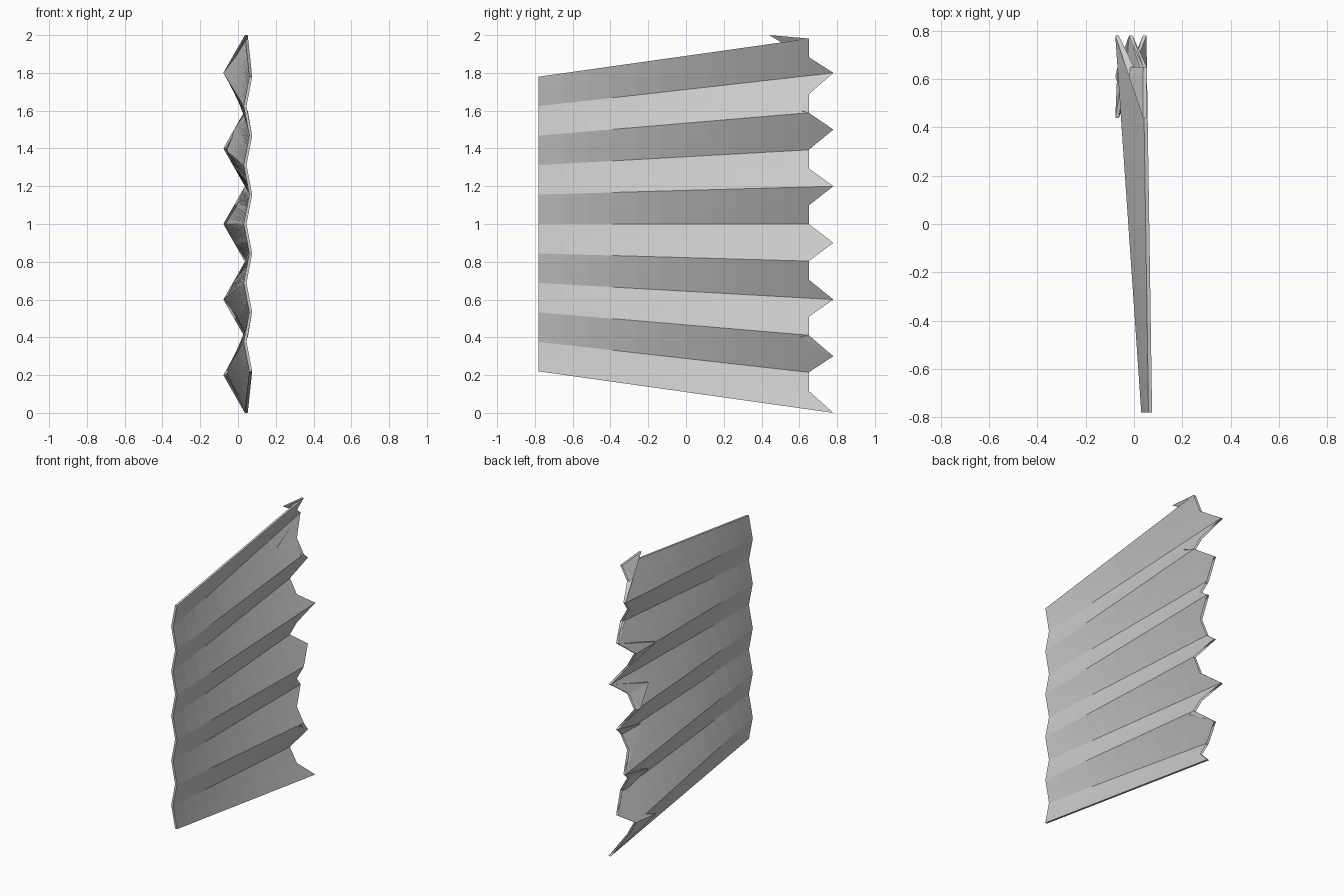
import bpy, bmesh
from mathutils import Vector

if "Cube" in bpy.data.objects:
    bpy.data.objects.remove(bpy.data.objects["Cube"])

ROWS, COLS = 12, 20          # along the length, across the pleats
HALF, THICK = 0.78, 0.015
RIM_Y = (0.78, 0.61, 0.44)   # repeating torn-edge offsets


def lerp(a, b, t):
    return a + (b - a) * t


def point(r, k):
    """Pleated sheet widening toward the back, with a ragged last row."""
    t = r / ROWS
    valley = (0, 0.5, 1, 0.5)[k % 4]
    x = lerp(lerp(0.0675, 0.0375, valley), lerp(0.044, -0.07, valley), t)
    y = RIM_Y[k % 3] if r == ROWS else lerp(-HALF, HALF, t)
    z = 1 + lerp(0.78, 1.0, t) * (2 * k / COLS - 1)
    return Vector((x - THICK / 2, y, z))


bm = bmesh.new()
grid = [[bm.verts.new(point(r, k)) for k in range(COLS + 1)] for r in range(ROWS + 1)]

# Pleated body and its ragged spikes and folded flaps
for r in range(ROWS):
    for k in range(COLS):
        a, b = grid[r][k], grid[r][k + 1]
        d, c = grid[r + 1][k], grid[r + 1][k + 1]
        if r < ROWS - 1:
            bm.faces.new((a, b, c, d))
        elif c.co.y > d.co.y:
            bm.faces.new((a, b, c))
            bm.faces.new((a, c, d))
        else:
            bm.faces.new((a, b, d))
            bm.faces.new((b, c, d))

# Sheet thickness
ext = bmesh.ops.extrude_face_region(bm, geom=bm.faces[:], use_keep_orig=True)
bmesh.ops.translate(bm, vec=(THICK, 0, 0),
                    verts=[g for g in ext["geom"] if isinstance(g, bmesh.types.BMVert)])
bmesh.ops.recalc_face_normals(bm, faces=bm.faces[:])

mesh = bpy.data.meshes.new("pleated_sheet")
bm.to_mesh(mesh)
bm.free()
obj = bpy.data.objects.new("pleated_sheet", mesh)
bpy.context.collection.objects.link(obj)
